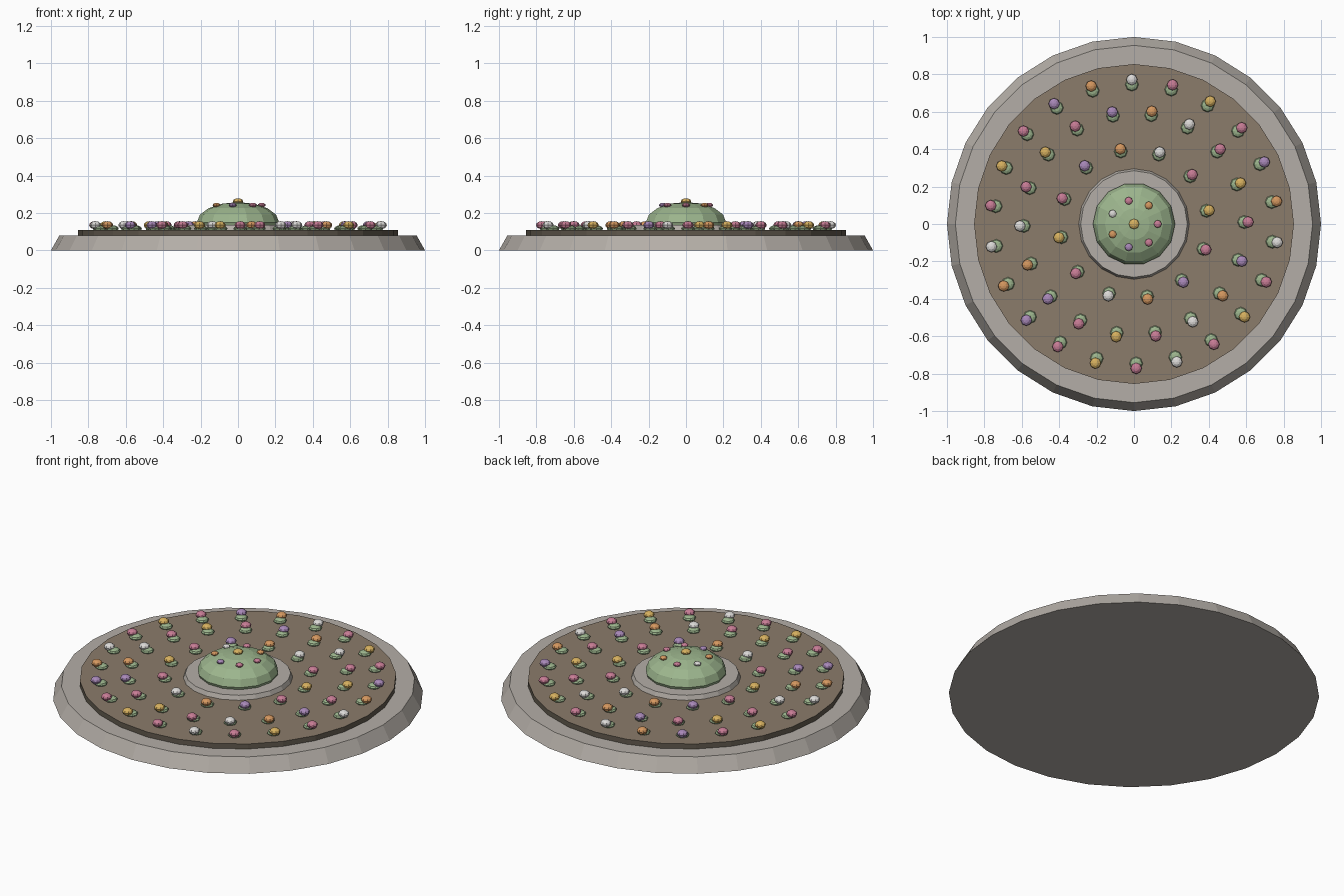
import bpy
import math
from mathutils import Matrix

cube = bpy.data.objects.get("Cube")
if cube:
    bpy.data.objects.remove(cube, do_unlink=True)


def material(name, hexcode):
    """Flat material from an sRGB hex code."""
    def linear(c):
        return c / 12.92 if c <= 0.04045 else ((c + 0.055) / 1.055) ** 2.4
    rgb = [linear(int(hexcode[i:i + 2], 16) / 255) for i in (0, 2, 4)]
    mat = bpy.data.materials.new(name)
    mat.use_nodes = True
    mat.diffuse_color = (*rgb, 1)
    mat.node_tree.nodes["Principled BSDF"].inputs["Base Color"].default_value = (*rgb, 1)
    return mat


stone = material("stone", "b4aea7")
soil = material("soil", "8b7c6b")
soil_edge = material("soil_edge", "625a4e")
green = material("leaf_green", "9cb58d")
pink = material("pink_petal", "c77c95")
yellow = material("yellow_petal", "d6b05f")
white = material("white_petal", "dcdad8")
orange = material("orange_petal", "d4975f")
purple = material("purple_petal", "a888b8")
cycle = [pink, yellow, pink, white, orange, purple]


def disc(name, sides, r_bottom, r_top, z0, z1, mat):
    """Tapered round slab with a vertex on the y axis."""
    bpy.ops.mesh.primitive_cone_add(vertices=sides, radius1=r_bottom, radius2=r_top,
                                    depth=z1 - z0, location=(0, 0, (z0 + z1) / 2))
    ob = bpy.context.object
    ob.name = name
    ob.data.materials.append(mat)
    return ob


def blob(name, x, y, z, radius, height, mat, segments=8, rings=6, turn=0.0):
    """Squashed sphere; height is its half height."""
    bpy.ops.mesh.primitive_uv_sphere_add(segments=segments, ring_count=rings, radius=1)
    ob = bpy.context.object
    ob.name = name
    ob.data.transform(Matrix.Rotation(turn, 4, "Z"))
    ob.data.transform(Matrix.Diagonal((radius, radius, height, 1)))
    ob.location = (x, y, z)
    ob.data.materials.append(mat)
    return ob


# Stone base, soil bed and central collar
disc("stone_base", 28, 1.0, 0.955, 0, 0.08, stone)
bed = disc("soil_bed", 28, 0.855, 0.855, 0.06, 0.11, soil)
bed.data.materials.append(soil_edge)
for face in bed.data.polygons:
    face.material_index = 0 if face.normal.z > 0.5 else 1
disc("stone_collar", 20, 0.3, 0.285, 0.1, 0.135, stone)

# Central shrub with its blossoms
blob("shrub_dome", 0, 0, 0.15, 0.22, 0.108, green, 14, 8, math.pi / 2)
blob("shrub_top_blossom", 0, 0, 0.262, 0.028, 0.016, yellow)
for i, mat in enumerate([pink, orange, pink, white, orange, purple, pink]):
    a = math.tau * i / 7
    blob("shrub_blossom", 0.127 * math.cos(a), 0.127 * math.sin(a), 0.242, 0.021, 0.012, mat)

# Rings of small plants: count, radius, start angle
for count, radius, start in [(22, 0.772, -56.4), (18, 0.61, 1.0), (12, 0.408, -19.7)]:
    for i in range(count):
        a = math.radians(start + 360 * i / count)
        x, y = radius * math.cos(a), radius * math.sin(a)
        blob("plant_leaves", x * 0.966, y * 0.966, 0.116, 0.036, 0.018, green)
        blob("plant_blossom", x, y, 0.135, 0.03, 0.021, cycle[i % 6])
